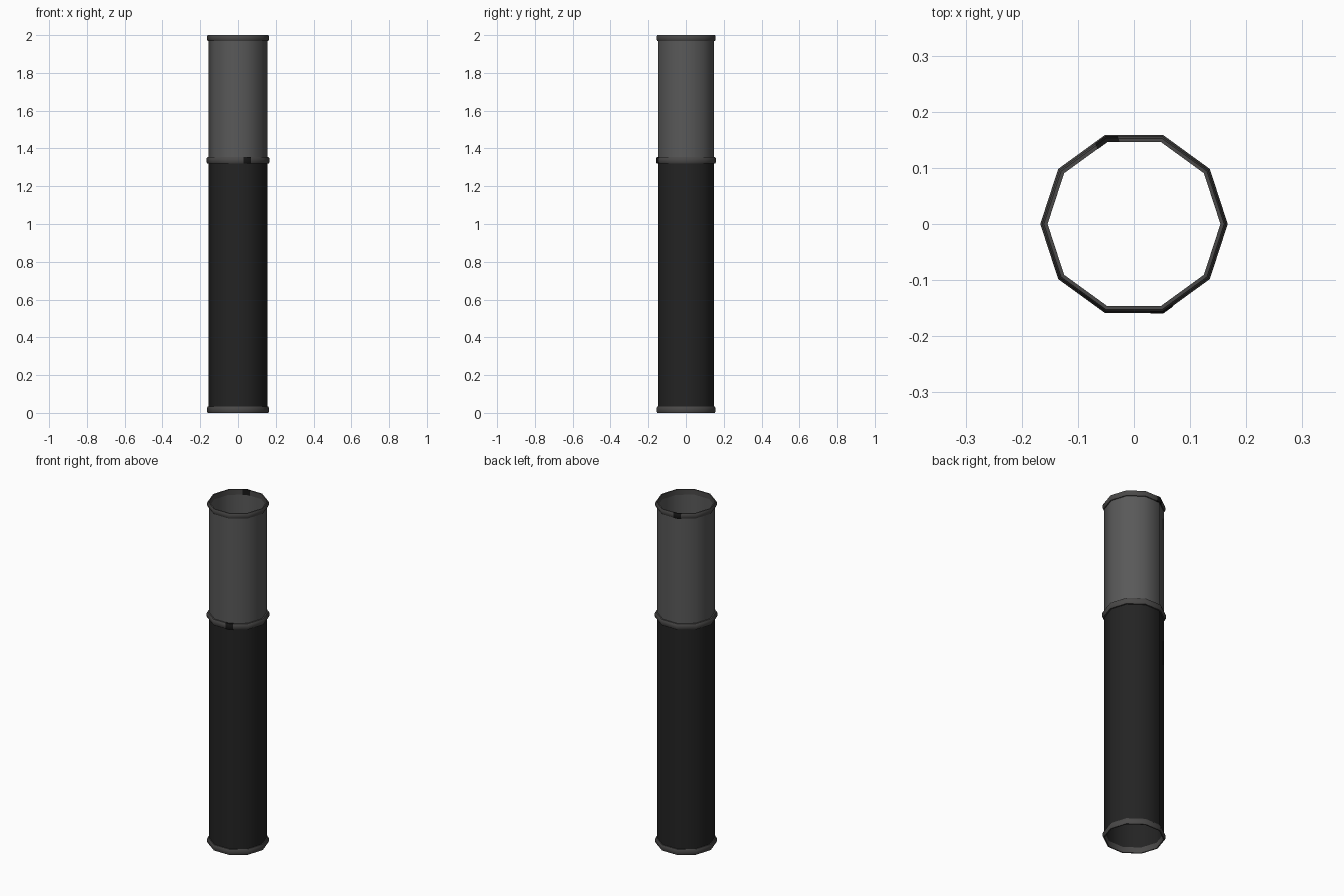
import bpy, math

if "Cube" in bpy.data.objects:
    bpy.data.objects.remove(bpy.data.objects["Cube"])

N = 10  # sides of the tube


def material(name, v):
    m = bpy.data.materials.new(name)
    m.diffuse_color = (v[0], v[1], v[2], 1)
    m.use_nodes = True
    m.node_tree.nodes["Principled BSDF"].inputs["Base Color"].default_value = m.diffuse_color
    return m


GREY = material("mid grey", (0.10, 0.10, 0.10))
DARK = material("charcoal", (0.017, 0.017, 0.017))
RIM = material("rim grey", (0.068, 0.066, 0.065))
BLACK = material("black", (0.008, 0.008, 0.008))


def lathe(name, profile, mat, closed=False):
    """Spin an (r, z) profile around z with N sides."""
    k = len(profile)
    verts = [(r * math.cos(2 * math.pi * i / N), r * math.sin(2 * math.pi * i / N), z)
             for i in range(N) for r, z in profile]
    faces = []
    for i in range(N):
        j = (i + 1) % N
        for a in range(k if closed else k - 1):
            b = (a + 1) % k
            faces.append((i * k + a, j * k + a, j * k + b, i * k + b))
    return finish(name, verts, faces, mat, 50)


def finish(name, verts, faces, mat, angle):
    me = bpy.data.meshes.new(name)
    me.from_pydata(verts, [], faces)
    me.materials.append(mat)
    ob = bpy.data.objects.new(name, me)
    bpy.context.collection.objects.link(ob)
    bpy.ops.object.select_all(action='DESELECT')
    ob.select_set(True)
    bpy.context.view_layer.objects.active = ob
    bpy.ops.object.shade_smooth_by_angle(angle=math.radians(angle))
    return ob


def ring_profile(r0, r1, z0, z1):
    """Band section with a rounded outer side."""
    h = z1 - z0
    c = 0.35 * (r1 - r0)
    return [(r0, z0), (r1 - c, z0), (r1, z0 + 0.25 * h),
            (r1, z1 - 0.25 * h), (r1 - c, z1), (r0, z1)]


def clasp(name, deg, r0, r1, z0, z1, w=0.022):
    """Short dark sleeve wrapping a ring corner."""
    t = math.radians(deg)
    half = math.pi / N
    verts, faces = [], []
    prof = ring_profile(r0, r1, z0, z1)
    k = len(prof)
    for s in (-1, 0, 1):
        for r, z in prof:
            x, y = r - abs(s) * w * math.sin(half), s * w * math.cos(half)
            verts.append((x * math.cos(t) - y * math.sin(t),
                          x * math.sin(t) + y * math.cos(t), z))
    for i in range(2):
        for a in range(k):
            b = (a + 1) % k
            faces.append((i * k + a, (i + 1) * k + a, (i + 1) * k + b, i * k + b))
    faces += [tuple(range(k))[::-1], tuple(range(2 * k, 3 * k))]
    finish(name, verts, faces, BLACK, 50)


# Open tube walls
lathe("lower_tube", [(0.155, 0.005), (0.155, 1.337)], DARK)
lathe("upper_tube", [(0.155, 1.337), (0.155, 1.995)], GREY)

# Rims and middle band
lathe("bottom_rim", ring_profile(0.154, 0.164, 0.0, 0.033), RIM, True)
lathe("middle_band", ring_profile(0.154, 0.167, 1.320, 1.354), RIM, True)
lathe("top_rim", ring_profile(0.154, 0.164, 1.970, 2.0), RIM, True)

# Dark joints on the bands
clasp("middle_joint", -72, 0.1545, 0.168, 1.319, 1.355)
clasp("top_joint", 108, 0.1535, 0.165, 1.969, 2.0005)
